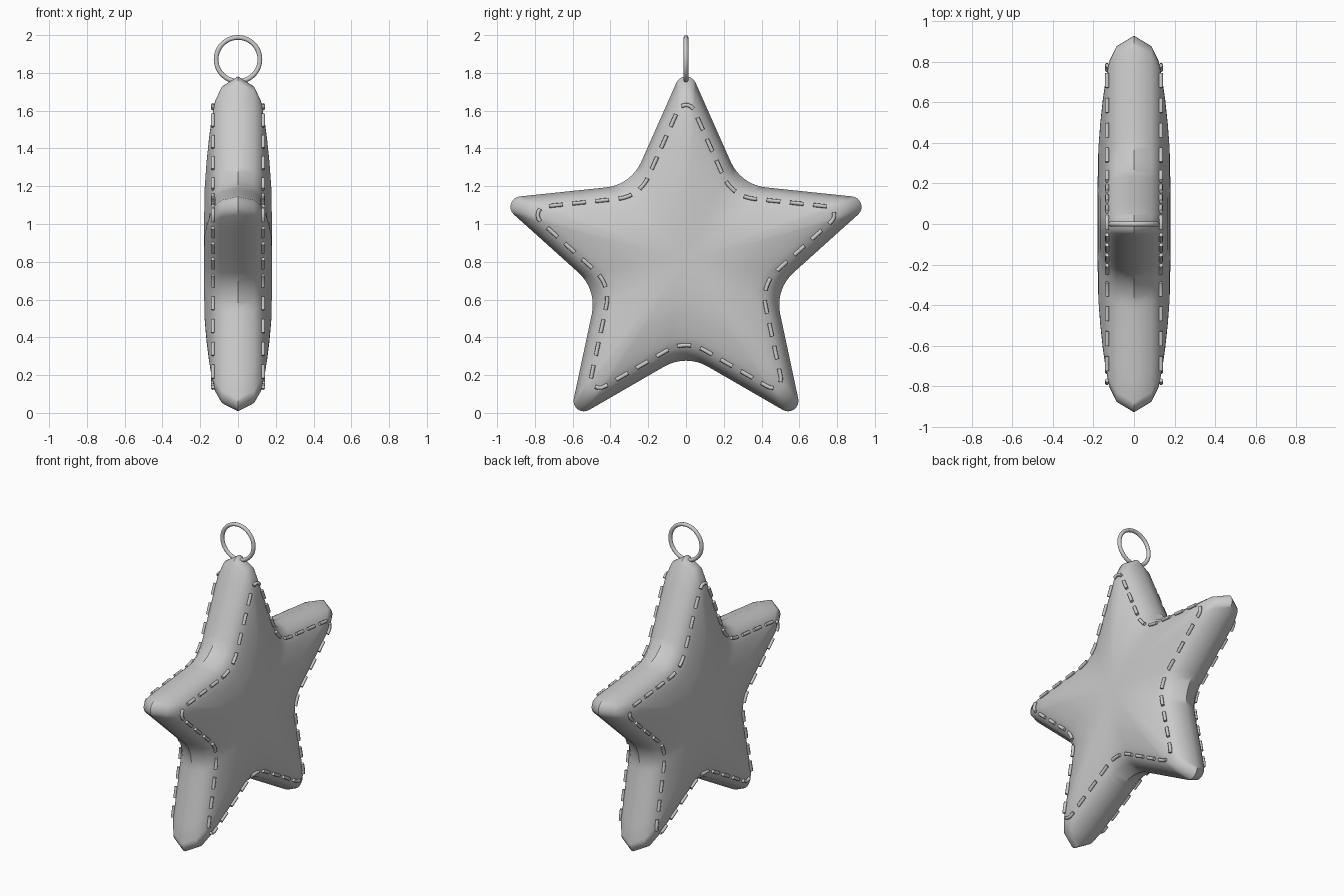
import bpy, bmesh, math
from mathutils import Vector

if "Cube" in bpy.data.objects:
    bpy.data.objects.remove(bpy.data.objects["Cube"])

CENTRE = Vector((0, 0.807))       # star centre in the y-z plane
TIP_R, VALLEY_R = 1.055, 0.495    # sharp star before rounding
TIP_FILLET, VALLEY_FILLET = 0.055, 0.23

grey = bpy.data.materials.new("soft grey")
grey.diffuse_color = (0.6, 0.6, 0.6, 1)
grey.use_nodes = True
grey.node_tree.nodes["Principled BSDF"].inputs["Base Color"].default_value = grey.diffuse_color


def fillet(a, corner, b, radius, steps=8):
    """Points of an arc that rounds the corner between a and b."""
    u, v = (a - corner).normalized(), (b - corner).normalized()
    half = u.angle(v) / 2
    mid = corner + (u + v).normalized() * radius / math.sin(half)
    start = corner + u * radius / math.tan(half) - mid
    end = corner + v * radius / math.tan(half) - mid
    sweep = start.angle(end)
    return [mid + (start * math.sin(sweep * (1 - i / steps)) + end * math.sin(sweep * i / steps)) / math.sin(sweep)
            for i in range(steps + 1)]


def star_outline():
    corners = []
    for i in range(10):
        r = VALLEY_R if i % 2 else TIP_R
        a = i * math.pi / 5
        corners.append(Vector((math.sin(a), math.cos(a))) * r)
    points = []
    for i, c in enumerate(corners):
        arc = fillet(corners[i - 1], c, corners[(i + 1) % 10],
                     VALLEY_FILLET if i % 2 else TIP_FILLET)
        if points:
            points += [points[-1].lerp(arc[0], t / 4) for t in (1, 2, 3)]
        points += arc
    points += [points[-1].lerp(points[0], t / 4) for t in (1, 2, 3)]
    return points


outline = star_outline()

# Padded star: shrinking outlines rise from the side seam to both faces
profile = [(0.945, 0.085), (0.865, 0.122), (0.76, 0.141), (0.66, 0.154),
           (0.53, 0.167), (0.4, 0.176), (0.2, 0.18)]
bm = bmesh.new()


def ring(scale, x):
    return [bm.verts.new((x, p.x * scale, CENTRE.y + p.y * scale)) for p in outline]


seam = ring(1, 0)
n = len(outline)
for side in (1, -1):
    last = seam
    for scale, x in profile:
        new = ring(scale, side * x)
        for i in range(n):
            j = (i + 1) % n
            bm.faces.new((last[i], last[j], new[j], new[i]))
        last = new
    pole = bm.verts.new((side * 0.181, 0, CENTRE.y))
    for i in range(n):
        bm.faces.new((last[i], last[(i + 1) % n], pole))
bmesh.ops.recalc_face_normals(bm, faces=bm.faces)
mesh = bpy.data.meshes.new("padded_star")
bm.to_mesh(mesh)
bm.free()
star = bpy.data.objects.new("padded_star", mesh)
bpy.context.collection.objects.link(star)
mesh.materials.append(grey)
bpy.context.view_layer.objects.active = star
star.select_set(True)
bpy.ops.object.shade_smooth_by_angle(angle=math.radians(35))
star.select_set(False)

# Running stitches along both faces, following a smaller outline
path = [p * 0.845 for p in outline]
start = next(i for i, p in enumerate(path) if p.y == max(q.y for q in path))
path = path[start:] + path[:start] + [path[start]]
lengths = [0]
for a, b in zip(path, path[1:]):
    lengths.append(lengths[-1] + (b - a).length)
total = lengths[-1]


def along(d):
    d %= total
    for i in range(n):
        if d <= lengths[i + 1]:
            return path[i].lerp(path[i + 1], (d - lengths[i]) / (lengths[i + 1] - lengths[i]))
    return path[-1]


STITCHES, STITCH_LENGTH = 44, 0.072
for side, name in ((1, "right_stitches"), (-1, "left_stitches")):
    curve = bpy.data.curves.new(name, 'CURVE')
    curve.dimensions = '3D'
    curve.bevel_depth = 0.0105
    curve.bevel_resolution = 2
    curve.use_fill_caps = True
    for k in range(STITCHES):
        spline = curve.splines.new('POLY')
        spline.points.add(4)
        for m, pt in enumerate(spline.points):
            p = along(k * total / STITCHES + 0.01 + STITCH_LENGTH * (m / 4 - 0.5))
            pt.co = (side * 0.133, p.x, CENTRE.y + p.y, 1)
    curve.materials.append(grey)
    bpy.context.collection.objects.link(bpy.data.objects.new(name, curve))

# Hanging ring at the top tip
bpy.ops.mesh.primitive_torus_add(major_radius=0.116, minor_radius=0.0125, major_segments=48,
                                 minor_segments=12, location=(0, 0, 1.8715),
                                 rotation=(math.pi / 2, 0, 0))
hoop = bpy.context.object
hoop.name = "hanging_ring"
hoop.data.materials.append(grey)
bpy.ops.object.shade_smooth()
